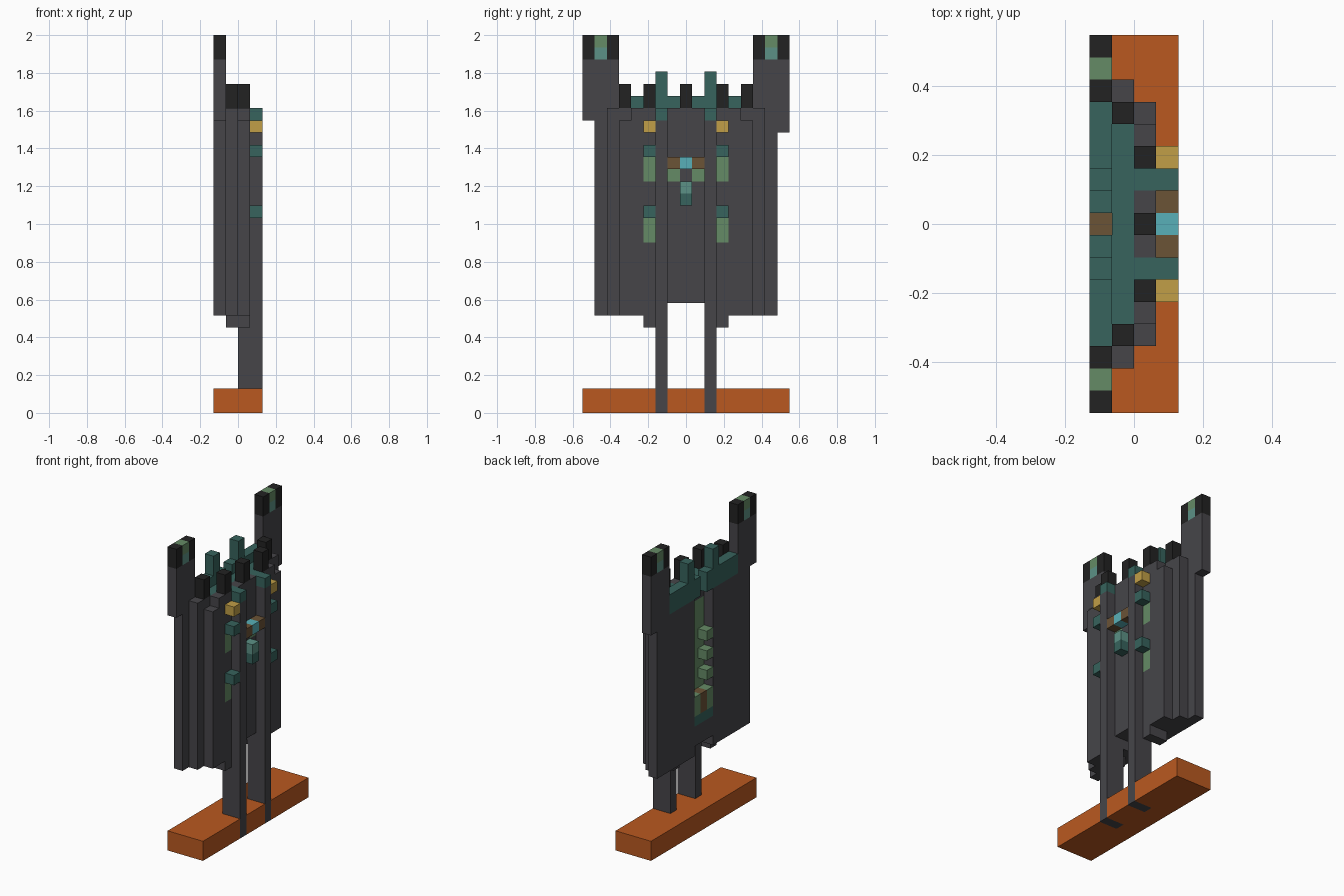
import bpy, bmesh
from mathutils import Vector

cube = bpy.data.objects.get("Cube")
if cube:
    bpy.data.objects.remove(cube, do_unlink=True)

U = 2 / 31                       # block size
ORIGIN = Vector((-2, -8.5, 0))   # grid corner in blocks
LAST = 16                        # last column across the width

COLOURS = {
    "charcoal": "464549", "black": "222222", "orange": "ba5920",
    "dark_teal": "37635d", "pale_teal": "5c9186", "green": "658b66",
    "gold": "c19f47", "cyan": "59b0b8", "brown": "6b5336",
}


def linear(hex_text):
    vals = [c / 255 for c in bytes.fromhex(hex_text)]
    return [c / 12.92 if c < 0.04 else ((c + 0.055) / 1.055) ** 2.4 for c in vals] + [1]


def make_material(name, hex_text):
    mat = bpy.data.materials.new(name)
    mat.use_nodes = True
    rgba = linear(hex_text)
    mat.diffuse_color = rgba
    mat.node_tree.nodes["Principled BSDF"].inputs["Base Color"].default_value = rgba
    return mat


MATERIALS = {n: make_material(n, h) for n, h in COLOURS.items()}
blocks = {}


def span(v):
    return range(v[0], v[1] + 1) if isinstance(v, tuple) else (v,)


def fill(part, colour, i, j, k, mirror=True):
    """Fill inclusive ranges of depth i, width j, height k; later parts win."""
    for a in span(i):
        for b in span(j):
            for c in span(k):
                blocks[a, b, c] = (part, colour)
                if mirror:
                    blocks[a, LAST - b, c] = (part, colour)


def carve(i, j, k):
    for a in span(i):
        for b in span(j):
            for c in span(k):
                blocks.pop((a, b, c), None)


# Base slab
fill("base", "orange", (0, 3), (0, 16), (0, 1))

# Layered robe, narrower towards the front
fill("robe", "charcoal", 0, (1, 15), (8, 23))
fill("robe", "charcoal", 1, (2, 14), (8, 24))
fill("robe", "charcoal", 2, (3, 13), (8, 24))
fill("robe", "charcoal", (1, 2), 5, 7)
carve(2, 3, 24)
carve(2, 13, 24)
carve((0, 2), (7, 9), 8)

# Legs running up the front as long strips
fill("legs", "charcoal", 2, 6, (0, 23))
fill("legs", "charcoal", 3, 6, (0, 23))
fill("strip_caps", "dark_teal", (2, 3), 6, 24)

# Collar, its rear posts and dark spikes
fill("collar", "dark_teal", 1, (4, 12), 24)
fill("collar", "dark_teal", 0, (3, 13), (24, 25))
fill("collar_posts", "dark_teal", 0, 6, (24, 27))
fill("spikes", "black", 1, 3, (25, 26))
fill("spikes", "black", 2, 5, (25, 26))
fill("spikes", "black", 2, 8, (25, 26))

# Raised shoulder horns
fill("horns", "charcoal", 0, (0, 2), (24, 28))
fill("horns", "charcoal", 0, LAST, 23, mirror=False)
fill("horn_tips", "black", 0, (0, 2), (29, 30))
fill("horn_tips", "pale_teal", 0, 1, 29)
fill("horn_tips", "green", 0, 1, 30)

# Side ornaments on the chest
fill("gold_studs", "gold", 3, 5, 23)
for top in (21, 16):
    fill("teal_studs", "dark_teal", 3, 5, top)
    fill("green_tassels", "green", 2, 5, (top - 2, top - 1))

# Central brooch
fill("brooch", "brown", 3, 7, 20)
fill("brooch", "cyan", 3, 8, 20)
fill("brooch_leaves", "green", 2, 7, 19)
fill("brooch_drop", "pale_teal", 3, 8, 18)
fill("brooch_drop", "dark_teal", 3, 8, 17)

# Recessed niche in the back with a stepped vine
carve(0, (7, 9), (14, 23))
carve(0, 8, (24, 25))
fill("niche_vine", "green", 1, (7, 9), (14, 22))
for k in (15, 17, 19):
    fill("niche_steps", "green", 0, 7, k, mirror=False)
fill("niche_pot", "green", 0, 7, (12, 13))
fill("niche_pot", "brown", 0, 8, (12, 13))
fill("niche_sill", "dark_teal", 0, (7, 9), 11)


def build(part):
    """Mesh the exposed block faces of one part and merge flat regions."""
    cells = {p: c for p, (n, c) in blocks.items() if n == part}
    names = sorted(set(cells.values()))
    bm = bmesh.new()
    for pos, colour in cells.items():
        for axis in range(3):
            for side in (0, 1):
                step = [0, 0, 0]
                step[axis] = 2 * side - 1
                if tuple(p + s for p, s in zip(pos, step)) in blocks:
                    continue
                corners = []
                for a, b in ((0, 0), (1, 0), (1, 1), (0, 1)):
                    p = list(pos)
                    p[axis] += side
                    p[(axis + 1) % 3] += a
                    p[(axis + 2) % 3] += b
                    corners.append(bm.verts.new((Vector(p) + ORIGIN) * U))
                if not side:
                    corners.reverse()
                bm.faces.new(corners).material_index = names.index(colour)
    bmesh.ops.remove_doubles(bm, verts=bm.verts, dist=U / 100)
    bmesh.ops.dissolve_limit(bm, angle_limit=0.01, verts=bm.verts,
                             edges=bm.edges, delimit={'MATERIAL', 'NORMAL'})
    mesh = bpy.data.meshes.new(part)
    bm.to_mesh(mesh)
    bm.free()
    for n in names:
        mesh.materials.append(MATERIALS[n])
    bpy.context.collection.objects.link(bpy.data.objects.new(part, mesh))


for part in sorted({n for n, c in blocks.values()}):
    build(part)
